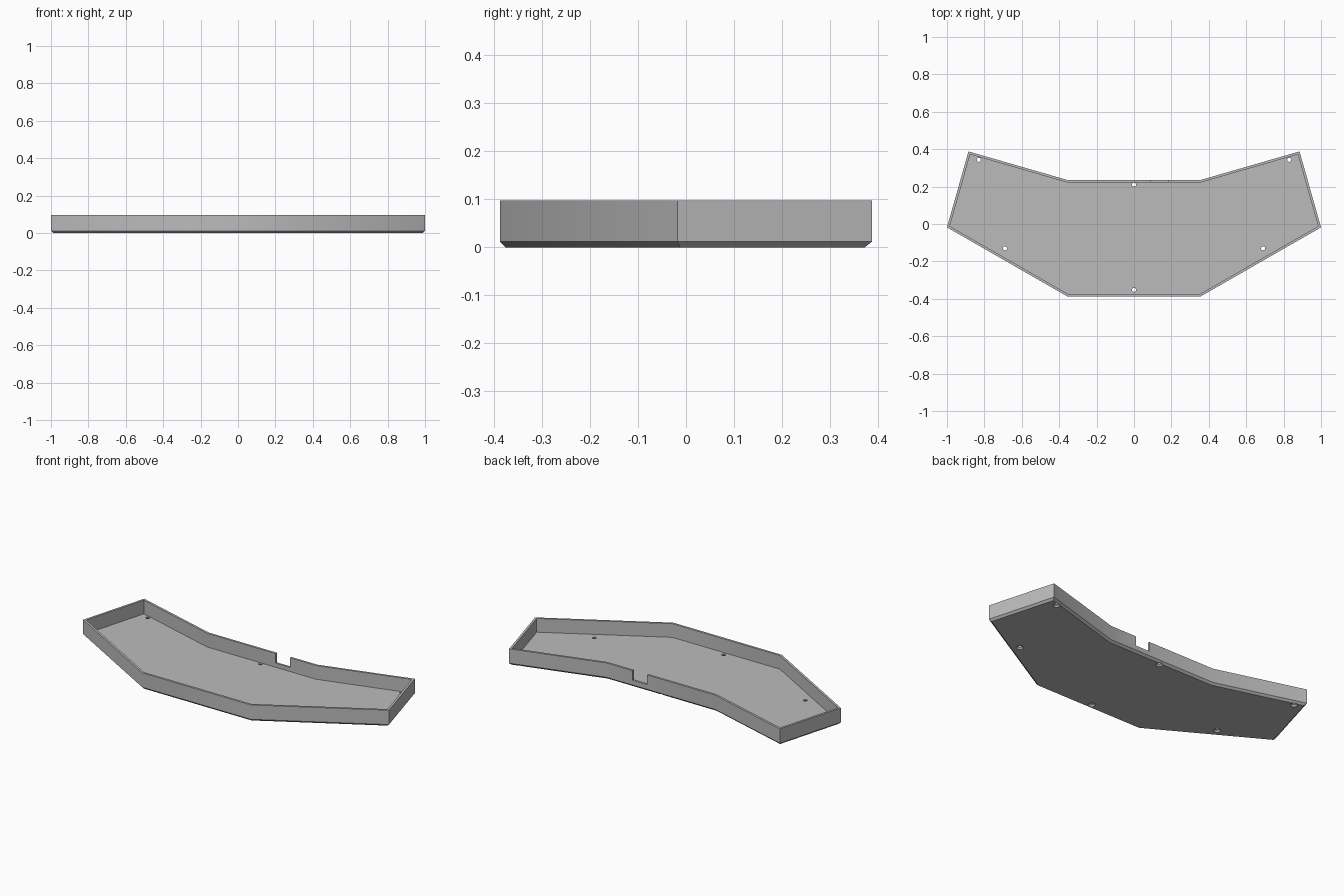
import bpy, bmesh, math
from mathutils import Vector

cube = bpy.data.objects.get("Cube")
if cube:
    bpy.data.objects.remove(cube, do_unlink=True)

HEIGHT, CHAMFER, WALL, FLOOR = 0.097, 0.012, 0.013, 0.016

grey = bpy.data.materials.new("plain grey")
grey.use_nodes = True
grey.diffuse_color = (0.5, 0.5, 0.5, 1)
grey.node_tree.nodes["Principled BSDF"].inputs["Base Color"].default_value = (0.5, 0.5, 0.5, 1)

# Outline of the tray, counter-clockwise, mirrored from the +x half
half = [(0.355, -0.388), (1.0, -0.018), (0.885, 0.388), (0.355, 0.235)]
outline = [Vector(p) for p in half + [(-x, y) for x, y in reversed(half)]]


def inset(points, d):
    """Move every side of a polygon inward by d."""
    result = []
    for i, p in enumerate(points):
        a = (p - points[i - 1]).normalized()
        b = (points[(i + 1) % len(points)] - p).normalized()
        na, nb = Vector((-a.y, a.x)), Vector((-b.y, b.x))
        result.append(p + (na + nb) * d / (1 + na.dot(nb)))
    return result


def make_object(name, bm):
    mesh = bpy.data.meshes.new(name)
    bmesh.ops.recalc_face_normals(bm, faces=bm.faces)
    bm.to_mesh(mesh)
    bm.free()
    mesh.materials.append(grey)
    obj = bpy.data.objects.new(name, mesh)
    bpy.context.collection.objects.link(obj)
    return obj


# Tray: stacked outlines from the underside, up the wall and down to the floor
bm = bmesh.new()
rings = []
for d, z in [(CHAMFER, 0), (0, CHAMFER), (0, HEIGHT), (WALL, HEIGHT), (WALL, FLOOR)]:
    rings.append([bm.verts.new((p.x, p.y, z)) for p in inset(outline, d)])
for low, high in zip(rings, rings[1:]):
    for i in range(len(low)):
        j = (i + 1) % len(low)
        bm.faces.new((low[i], low[j], high[j], high[i]))
bm.faces.new(rings[0])
bm.faces.new(rings[-1])
tray = make_object("tray", bm)


def cut(cutter):
    """Subtract a helper from the tray and discard it."""
    cutter.hide_render = True
    mod = tray.modifiers.new("cut", 'BOOLEAN')
    mod.operation, mod.solver, mod.object = 'DIFFERENCE', 'EXACT', cutter
    bpy.context.view_layer.objects.active = tray
    bpy.ops.object.modifier_apply(modifier=mod.name)
    bpy.data.objects.remove(cutter, do_unlink=True)


# Cable notch in the back wall
bm = bmesh.new()
bmesh.ops.create_cube(bm, size=1)
bmesh.ops.scale(bm, vec=(0.095, 0.1, 0.12), verts=bm.verts)
bmesh.ops.translate(bm, vec=(0.137, 0.235, 0.1), verts=bm.verts)
cut(make_object("notch_cutter", bm))

# Countersunk screw holes, turned from a small profile
screws = [(0, 0.21), (0, -0.352)]
for side in (-1, 1):
    screws += [(side * 0.83, 0.343), (side * 0.69, -0.13)]
SIDES = 24
for x, y in screws:
    bm = bmesh.new()
    loops = []
    for r, z in [(0.022, -0.002), (0.011, 0.009), (0.011, 0.03)]:
        loops.append([bm.verts.new((x + r * math.cos(math.tau * k / SIDES),
                                    y + r * math.sin(math.tau * k / SIDES), z))
                      for k in range(SIDES)])
    for low, high in zip(loops, loops[1:]):
        for k in range(SIDES):
            j = (k + 1) % SIDES
            bm.faces.new((low[k], low[j], high[j], high[k]))
    bm.faces.new(loops[0])
    bm.faces.new(loops[-1])
    cut(make_object("screw_cutter", bm))

# Soft corners along the wall, crisp rims
bpy.ops.object.select_all(action='DESELECT')
tray.select_set(True)
bpy.context.view_layer.objects.active = tray
bpy.ops.object.shade_smooth_by_angle(angle=math.radians(32))
